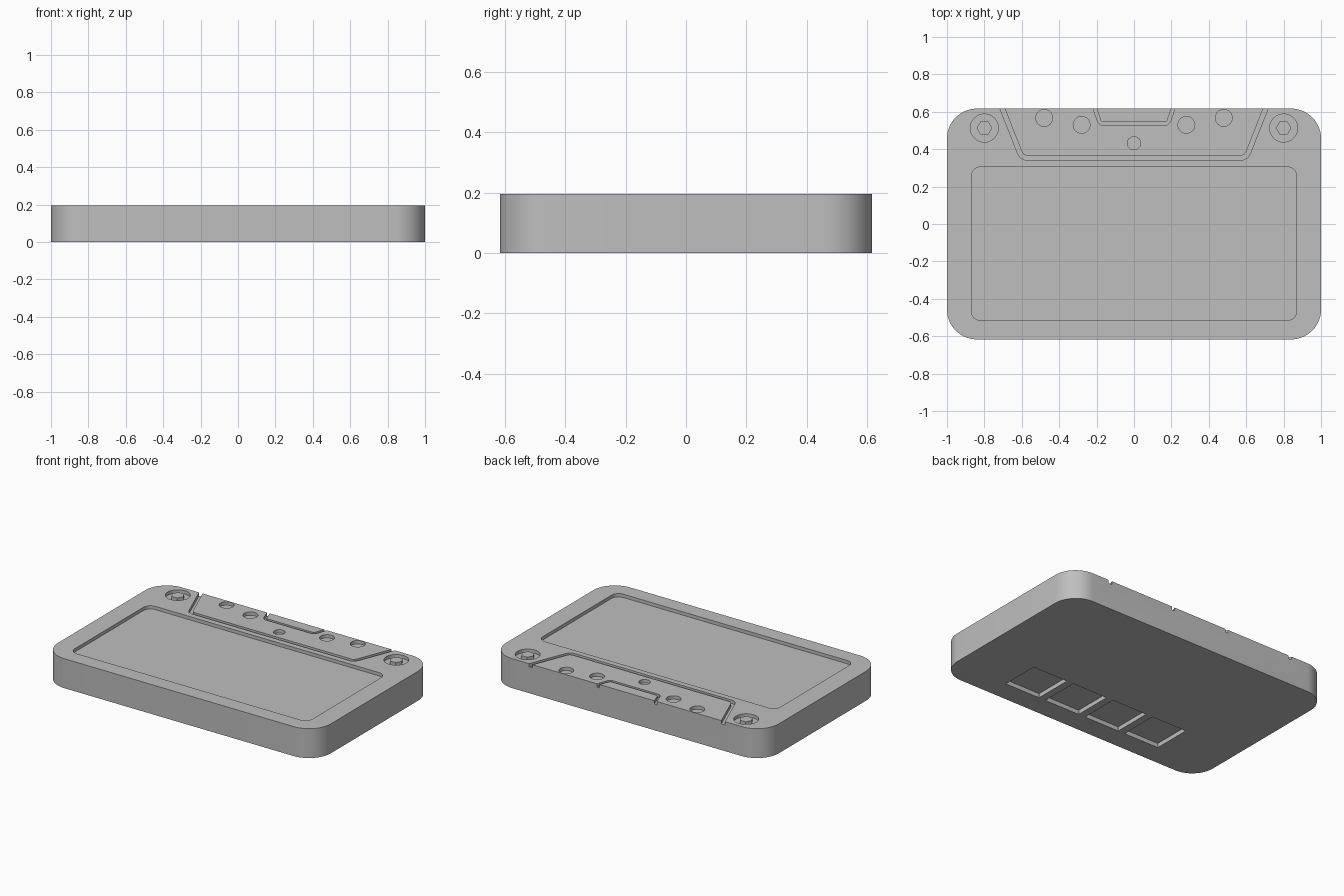
import bpy, bmesh, math
from mathutils import Vector

cube = bpy.data.objects.get("Cube")
if cube:
    bpy.data.objects.remove(cube, do_unlink=True)

HEIGHT = 0.195
HALF_DEPTH = 0.617

grey = bpy.data.materials.new("plain grey")
grey.use_nodes = True
grey.diffuse_color = (0.52, 0.52, 0.52, 1)
grey.node_tree.nodes["Principled BSDF"].inputs["Base Color"].default_value = (0.52, 0.52, 0.52, 1)


def rounded_rect(x0, x1, y0, y1, r, steps):
    """Outline of a rectangle with rounded corners."""
    centres = [(x1 - r, y1 - r), (x0 + r, y1 - r), (x0 + r, y0 + r), (x1 - r, y0 + r)]
    points = []
    for quarter, (cx, cy) in enumerate(centres):
        for i in range(steps + 1):
            a = (quarter + i / steps) * math.pi / 2
            points.append((cx + r * math.cos(a), cy + r * math.sin(a)))
    return points


def circle(x, y, r, sides=32):
    return [(x + r * math.cos(2 * math.pi * i / sides),
             y + r * math.sin(2 * math.pi * i / sides)) for i in range(sides)]


def strip(half_path, width):
    """Mitred band along a path mirrored across x = 0."""
    path = [Vector((-x, y)) for x, y in half_path]
    path += [Vector((x, y)) for x, y in reversed(half_path)]
    sides = ([], [])
    for i, p in enumerate(path):
        a = (p - path[i - 1]).normalized() if i else (path[1] - p).normalized()
        b = (path[i + 1] - p).normalized() if i + 1 < len(path) else a
        normal = Vector((-a.y - b.y, a.x + b.x)).normalized()
        miter = normal * (width / 2) / normal.dot(Vector((-a.y, a.x)))
        sides[0].append(p + miter)
        sides[1].append(p - miter)
    return sides[0] + sides[1][::-1]


def prism(name, outline, z0, z1):
    """Object made by raising an outline from z0 to z1."""
    bm = bmesh.new()
    base = bm.faces.new([bm.verts.new((p[0], p[1], z0)) for p in outline])
    raised = bmesh.ops.extrude_face_region(bm, geom=[base])["geom"]
    bmesh.ops.translate(bm, vec=(0, 0, z1 - z0),
                        verts=[v for v in raised if isinstance(v, bmesh.types.BMVert)])
    bmesh.ops.recalc_face_normals(bm, faces=bm.faces)
    mesh = bpy.data.meshes.new(name)
    bm.to_mesh(mesh)
    bm.free()
    mesh.materials.append(grey)
    obj = bpy.data.objects.new(name, mesh)
    bpy.context.collection.objects.link(obj)
    return obj


def select_only(obj):
    bpy.ops.object.select_all(action='DESELECT')
    obj.select_set(True)
    bpy.context.view_layer.objects.active = obj


def carve(target, outline, z0, z1):
    """Cut a pocket out of the target and discard the cutter."""
    cutter = prism("pocket_cutter", outline, z0, z1)
    cutter.hide_render = True
    select_only(target)
    mod = target.modifiers.new("pocket", 'BOOLEAN')
    mod.operation = 'DIFFERENCE'
    mod.solver = 'EXACT'
    mod.object = cutter
    bpy.ops.object.modifier_apply(modifier=mod.name)
    bpy.data.objects.remove(cutter, do_unlink=True)


def carve_top(outline, depth):
    carve(body, outline, HEIGHT - depth, HEIGHT + 0.1)


# Slab with rounded corners
body = prism("body_slab", rounded_rect(-1, 1, -HALF_DEPTH, HALF_DEPTH, 0.16, 14), 0, HEIGHT)

# Large shallow panel recess
carve_top(rounded_rect(-0.87, 0.87, -0.515, 0.305, 0.05, 6), 0.022)

# Grooves outlining the rear plate and its small tab
carve_top(strip([(0.721, 0.66), (0.612, 0.385), (0.6, 0.364), (0.582, 0.355)], 0.024), 0.022)
carve_top(strip([(0.224, 0.66), (0.186, 0.55), (0.172, 0.536)], 0.018), 0.022)

# Round holes in the rear plate and screw wells at the corners
carve_top(circle(0, 0.432, 0.035), 0.022)
for side in (-1, 1):
    carve_top(circle(side * 0.48, 0.567, 0.045), 0.022)
    carve_top(circle(side * 0.28, 0.53, 0.045), 0.022)
    carve_top(circle(side * 0.8, 0.513, 0.075), 0.022)

# Four square pockets underneath
for i in range(4):
    cx = 0.01 + (i - 1.5) * 0.31
    carve(body, rounded_rect(cx - 0.13, cx + 0.13, -0.475, -0.215, 0.002, 1), -0.1, 0.028)

select_only(body)
bpy.ops.object.shade_smooth_by_angle(angle=math.radians(30))

# Hexagonal screw heads
for side, label in ((1, "left"), (-1, "right")):
    prism(label + "_screw_head", circle(side * 0.8, 0.513, 0.041, 6), HEIGHT - 0.024, HEIGHT)
